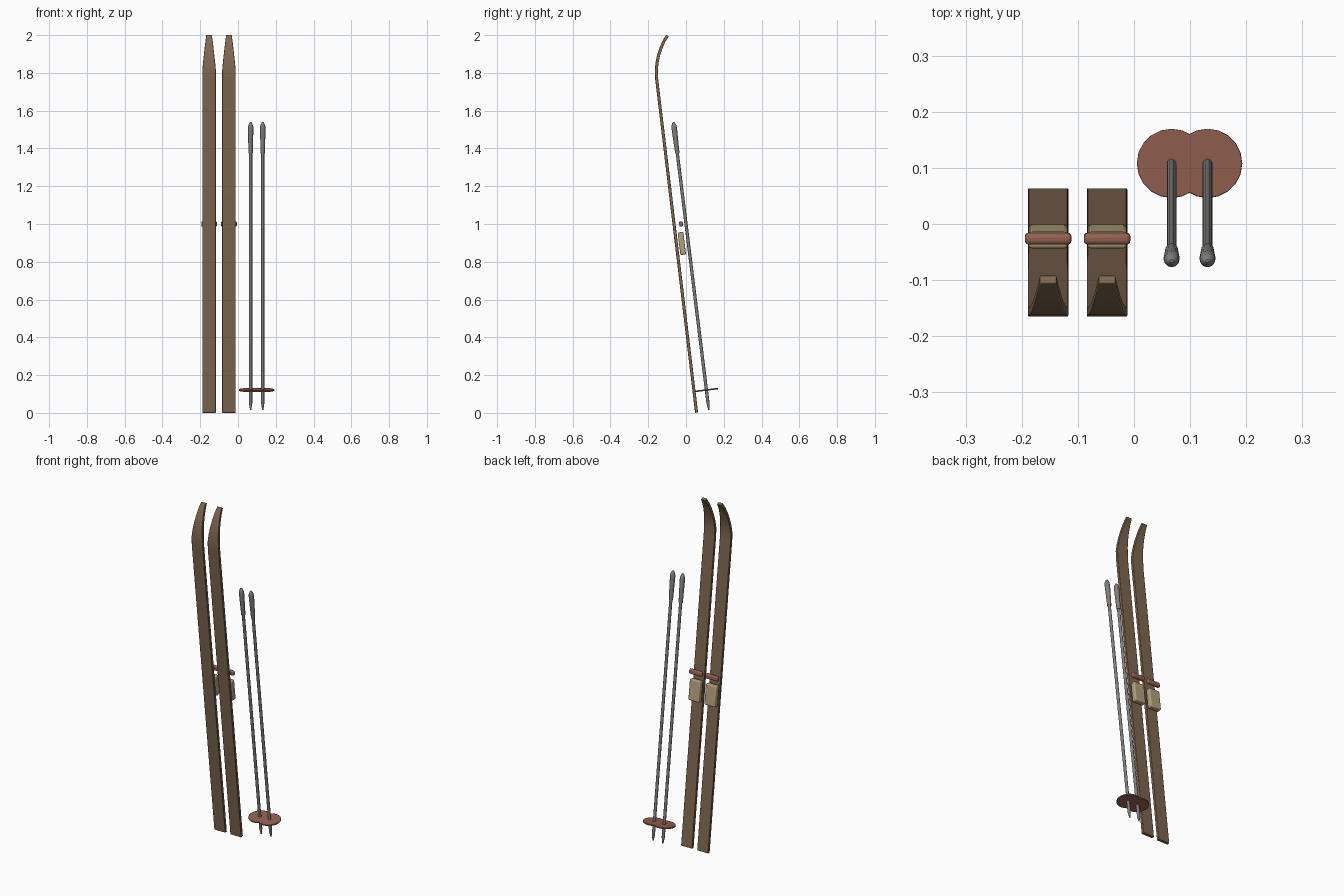
import bpy, bmesh
from math import radians, cos, sin, pi
from mathutils import Vector, Matrix

if "Cube" in bpy.data.objects:
    bpy.data.objects.remove(bpy.data.objects["Cube"])

TILT = radians(7)


def material(name, rgb):
    m = bpy.data.materials.new(name)
    m.diffuse_color = (*rgb, 1)
    m.use_nodes = True
    m.node_tree.nodes["Principled BSDF"].inputs["Base Color"].default_value = m.diffuse_color
    return m


WOOD = material("wood", (0.21, 0.135, 0.08))
TAN = material("tan", (0.45, 0.36, 0.2))
RED = material("rust", (0.3, 0.12, 0.085))
METAL = material("metal", (0.22, 0.21, 0.2))


def finish(name, bm, mat, bevel=0.0, segments=2):
    bmesh.ops.recalc_face_normals(bm, faces=bm.faces)
    me = bpy.data.meshes.new(name)
    bm.to_mesh(me)
    bm.free()
    me.materials.append(mat)
    ob = bpy.data.objects.new(name, me)
    bpy.context.collection.objects.link(ob)
    if bevel:
        mod = ob.modifiers.new("soft_edges", "BEVEL")
        mod.width = bevel
        mod.segments = segments
        mod.limit_method = "ANGLE"
        mod.angle_limit = radians(40)
    bpy.ops.object.select_all(action="DESELECT")
    ob.select_set(True)
    bpy.context.view_layer.objects.active = ob
    bpy.ops.object.shade_smooth_by_angle(angle=radians(35))
    return ob


def skin(bm, rings):
    # join successive vertex rings and cap both ends
    n = len(rings[0])
    for a, b in zip(rings, rings[1:]):
        for i in range(n):
            j = (i + 1) % n
            bm.faces.new((a[i], a[j], b[j], b[i]))
    bm.faces.new(rings[0])
    bm.faces.new(rings[-1])


# ski centre line: y, z, half width
SKI = [(0.056, 0.001, 0.036), (-0.155, 1.765, 0.036), (-0.157, 1.81, 0.036),
       (-0.154, 1.85, 0.0325), (-0.146, 1.89, 0.028), (-0.133, 1.93, 0.0235),
       (-0.117, 1.967, 0.019), (-0.098, 1.998, 0.0145)]


def ski(name, x, half_t=0.008):
    bm = bmesh.new()
    rings = []
    for i, (y, z, w) in enumerate(SKI):
        a, b = SKI[max(i - 1, 0)], SKI[min(i + 1, len(SKI) - 1)]
        d = Vector((0, b[0] - a[0], b[1] - a[1])).normalized()
        n = Vector((0, d.z, -d.y)) * half_t
        c = Vector((x, y, z))
        rings.append([bm.verts.new(c + Vector((sx * w, 0, 0)) + n * sn)
                      for sx, sn in ((-1, -1), (1, -1), (1, 1), (-1, 1))])
    skin(bm, rings)
    finish(name, bm, WOOD, 0.002)


def block(name, centre, size, mat, bevel):
    bm = bmesh.new()
    m = (Matrix.Translation(centre) @ Matrix.Rotation(TILT, 4, "X")
         @ Matrix.Diagonal((*size, 1)))
    bmesh.ops.create_cube(bm, size=1, matrix=m)
    finish(name, bm, mat, bevel, 3)


def lathe(name, base, profile, sides, mat, bevel=0.0):
    # turned part along the tilted pole axis: (distance, radius) pairs
    bm = bmesh.new()
    m = Matrix.Translation(base) @ Matrix.Rotation(TILT, 4, "X")
    rings = [[bm.verts.new(m @ Vector((r * cos(2 * pi * k / sides),
                                       r * sin(2 * pi * k / sides), h)))
              for k in range(sides)] for h, r in profile]
    skin(bm, rings)
    finish(name, bm, mat, bevel)


# skis with boot plate and toe strap
for side, x in (("left", -0.153), ("right", -0.048)):
    ski(f"{side}_ski", x)
    block(f"{side}_boot_plate", (x, -0.022, 0.897), (0.07, 0.03, 0.12), TAN, 0.006)
    block(f"{side}_toe_strap", (x, -0.026, 1.0), (0.083, 0.02, 0.028), RED, 0.007)

# poles with tip, grip and basket
for side, x in (("left", 0.067), ("right", 0.131)):
    base = (x, 0.121, 0.015)
    lathe(f"{side}_pole_shaft", base,
          [(0, 0.003), (0.035, 0.0085), (0.04, 0.0085), (1.4, 0.0085)], 12, METAL)
    lathe(f"{side}_pole_grip", base,
          [(1.37, 0.0115), (1.5, 0.0145), (1.515, 0.0135), (1.532, 0.007),
           (1.536, 0.003)], 12, METAL)
    lathe(f"{side}_pole_basket", base,
          [(0.103, 0.062), (0.111, 0.062)], 20, RED, 0.002)
